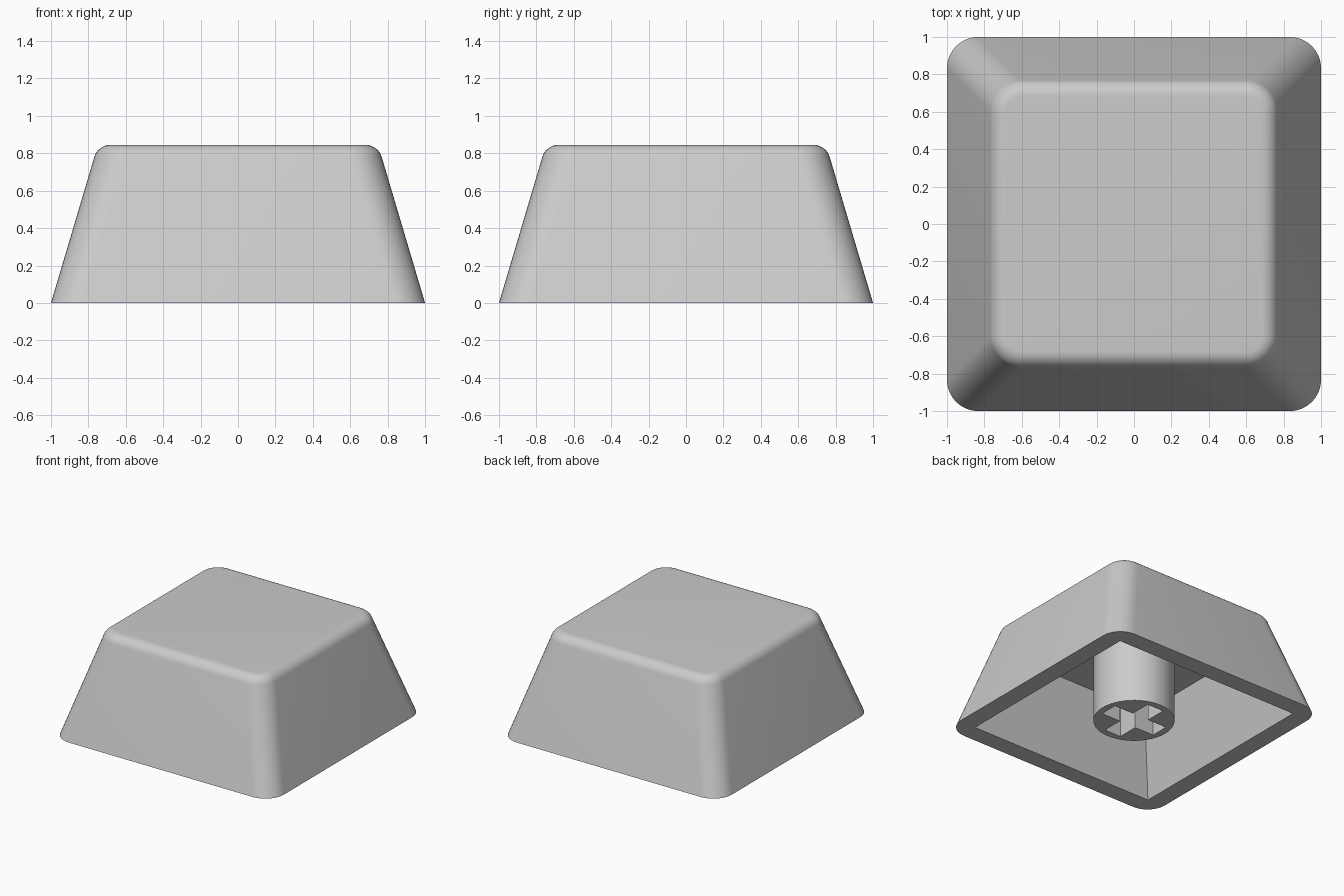
import bpy, bmesh, math

if "Cube" in bpy.data.objects:
    bpy.data.objects.remove(bpy.data.objects["Cube"])

HEIGHT, SLOPE = 0.845, 0.297      # body height, inward lean per unit of height
CORNER, FILLET = 0.167, 0.09      # upright corner radius, top edge radius
CAVITY_W, CAVITY_H = 0.85, 0.615  # cavity half width at the rim, cavity depth
SEGS = 10

grey = bpy.data.materials.new("light grey plastic")
grey.diffuse_color = (0.6, 0.6, 0.6, 1)
grey.use_nodes = True
grey.node_tree.nodes["Principled BSDF"].inputs["Base Color"].default_value = grey.diffuse_color


def finish(bm, name):
    bmesh.ops.recalc_face_normals(bm, faces=bm.faces[:])
    mesh = bpy.data.meshes.new(name)
    bm.to_mesh(mesh)
    bm.free()
    mesh.materials.append(grey)
    obj = bpy.data.objects.new(name, mesh)
    bpy.context.collection.objects.link(obj)
    bpy.ops.object.select_all(action='DESELECT')
    obj.select_set(True)
    bpy.context.view_layer.objects.active = obj
    bpy.ops.object.shade_smooth_by_angle(angle=math.radians(30))


def rounded_square(bm, half, radius, z):
    """Ring of vertices; a zero radius gives sharp corners once welded."""
    ring = []
    for q in range(4):
        mid = math.radians(45 + 90 * q)
        cx = math.copysign(half - radius, math.cos(mid))
        cy = math.copysign(half - radius, math.sin(mid))
        for i in range(SEGS + 1):
            a = math.radians(90 * q + 90 * i / SEGS)
            ring.append(bm.verts.new((cx + radius * math.cos(a),
                                      cy + radius * math.sin(a), z)))
    return ring


# Hollow cap: cavity ceiling, rim, leaning outer wall, rounded top edge
lean = math.atan(SLOPE)
centre_z = HEIGHT - FILLET
tangent_z = centre_z + FILLET * math.sin(lean)
tangent_w = 1 - SLOPE * tangent_z
centre_w = tangent_w - FILLET * math.cos(lean)
sections = [(CAVITY_W - SLOPE * CAVITY_H, 0, CAVITY_H), (CAVITY_W, 0, 0),
            (1, CORNER, 0)]
for i in range(SEGS + 1):
    a = lean + (math.pi / 2 - lean) * i / SEGS
    w = centre_w + FILLET * math.cos(a)
    sections.append((w, CORNER - (tangent_w - w), centre_z + FILLET * math.sin(a)))

bm = bmesh.new()
rings = [rounded_square(bm, *s) for s in sections]
for low, high in zip(rings, rings[1:]):
    for i in range(len(low)):
        j = (i + 1) % len(low)
        bm.faces.new((low[i], low[j], high[j], high[i]))
bm.faces.new(rings[0])
bm.faces.new(rings[-1])
bmesh.ops.remove_doubles(bm, verts=bm.verts[:], dist=1e-5)
finish(bm, "cap_shell")

# Round stem with a cross-shaped socket
bm = bmesh.new()
L, W = 0.25, 0.075
arm = [(L, -W), (L, W), (W, W)]
cross = []
for q in range(4):
    c, s = round(math.cos(q * math.pi / 2)), round(math.sin(q * math.pi / 2))
    cross += [(x * c - y * s, x * s + y * c) for x, y in arm]
circle = [(0.306 * math.cos(math.tau * i / 48), 0.306 * math.sin(math.tau * i / 48))
          for i in range(48)]
edges = []
for outline in (circle, cross):
    vs = [bm.verts.new((x, y, 0)) for x, y in outline]
    edges += [bm.edges.new((vs[i - 1], vs[i])) for i in range(len(vs))]
bmesh.ops.triangle_fill(bm, edges=edges, use_beauty=True)
ext = bmesh.ops.extrude_face_region(bm, geom=bm.faces[:], use_keep_orig=True)
top = [g for g in ext["geom"] if isinstance(g, bmesh.types.BMVert)]
bmesh.ops.translate(bm, verts=top, vec=(0, 0, CAVITY_H + 0.01))
finish(bm, "stem")
